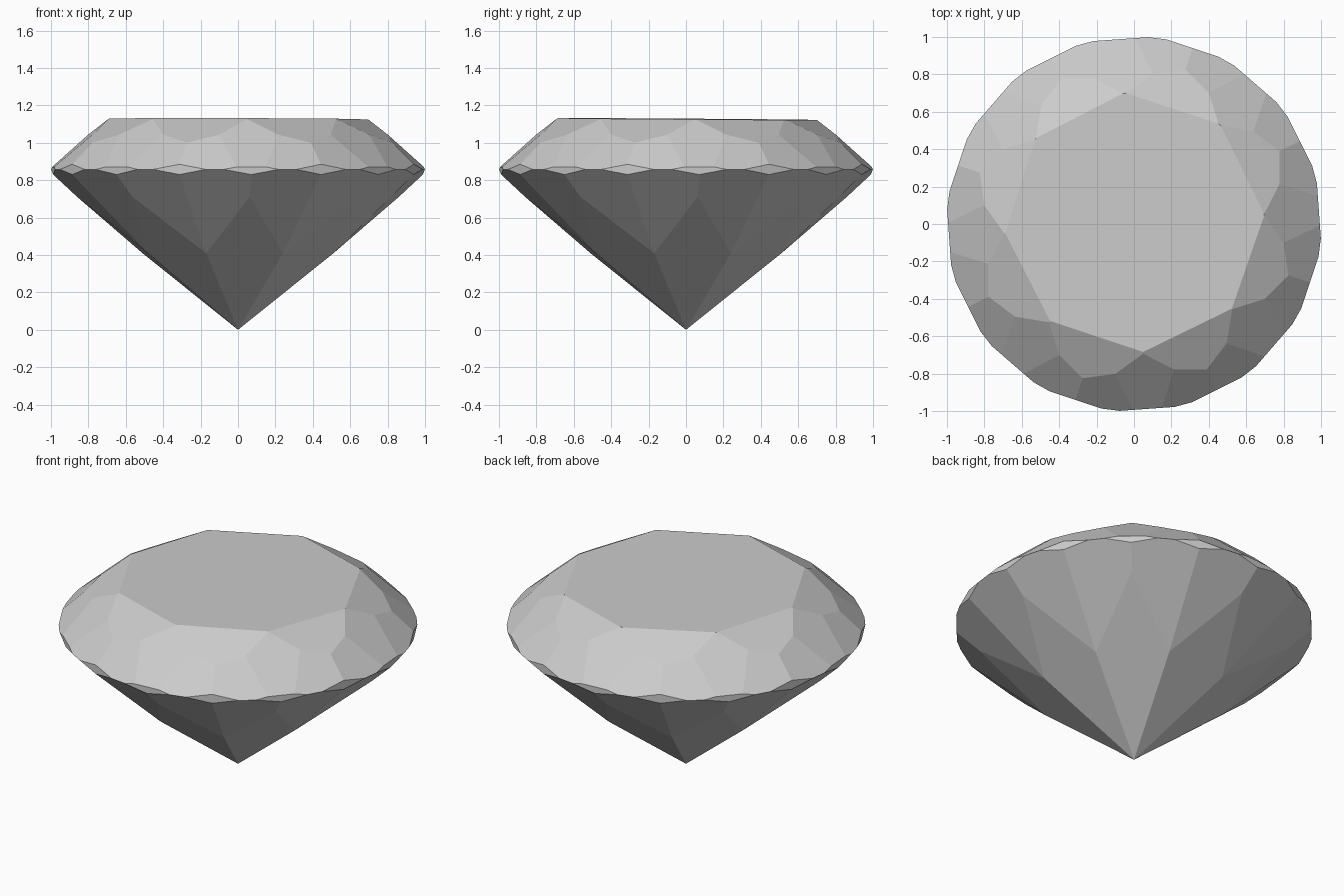
import bpy, bmesh, math
from mathutils import Vector

if "Cube" in bpy.data.objects:
    bpy.data.objects.remove(bpy.data.objects["Cube"])

TURN = math.radians(4.1)      # rotation of the whole cut about z
STEP = math.radians(22.5)

bm = bmesh.new()
bmesh.ops.create_cube(bm, size=4)


def cut(point, normal):
    """Grind one flat facet: remove everything outside the plane."""
    geom = bm.verts[:] + bm.edges[:] + bm.faces[:]
    bmesh.ops.bisect_plane(bm, geom=geom, dist=1e-5, plane_co=point,
                           plane_no=Vector(normal).normalized(), clear_outer=True)
    rim = [e for e in bm.edges if e.is_boundary]
    if rim:
        bmesh.ops.holes_fill(bm, edges=rim, sides=0)


def ring(count, offset, radius, z, slope, side):
    """Facets spaced round the stone; side 1 = crown, -1 = pavilion, 0 = upright."""
    for i in range(count):
        a = TURN + offset + i * math.tau / count
        c, s = math.cos(a), math.sin(a)
        if side:
            normal = (c * slope, s * slope, side)
        else:
            normal = (c, s, 0)
        cut((c * radius, s * radius, z), normal)


# girdle band
ring(16, 0, 0.991, 0.86, 0, 0)
# flat table, very slightly tilted
cut((0, 0, 1.127), (0.003, 0.007, 1))
# crown: bezels, stars, upper halves
ring(8, 0, 0.695, 1.127, 0.867, 1)
ring(8, STEP, 0.642, 1.127, 0.56, 1)
ring(16, STEP / 2, 0.972, 0.885, 0.96, 1)
# pavilion: lower halves, then mains meeting at the point
ring(16, STEP / 2, 0.972, 0.83, 0.946, -1)
ring(8, 0, 0.0, 0.0, 0.824, -1)

# clean up tiny slivers
bmesh.ops.remove_doubles(bm, verts=bm.verts[:], dist=5e-4)
bmesh.ops.dissolve_degenerate(bm, edges=bm.edges[:], dist=1e-4)
bmesh.ops.recalc_face_normals(bm, faces=bm.faces[:])

mesh = bpy.data.meshes.new("cut_gem")
bm.to_mesh(mesh)
bm.free()
gem = bpy.data.objects.new("cut_gem", mesh)
bpy.context.collection.objects.link(gem)
